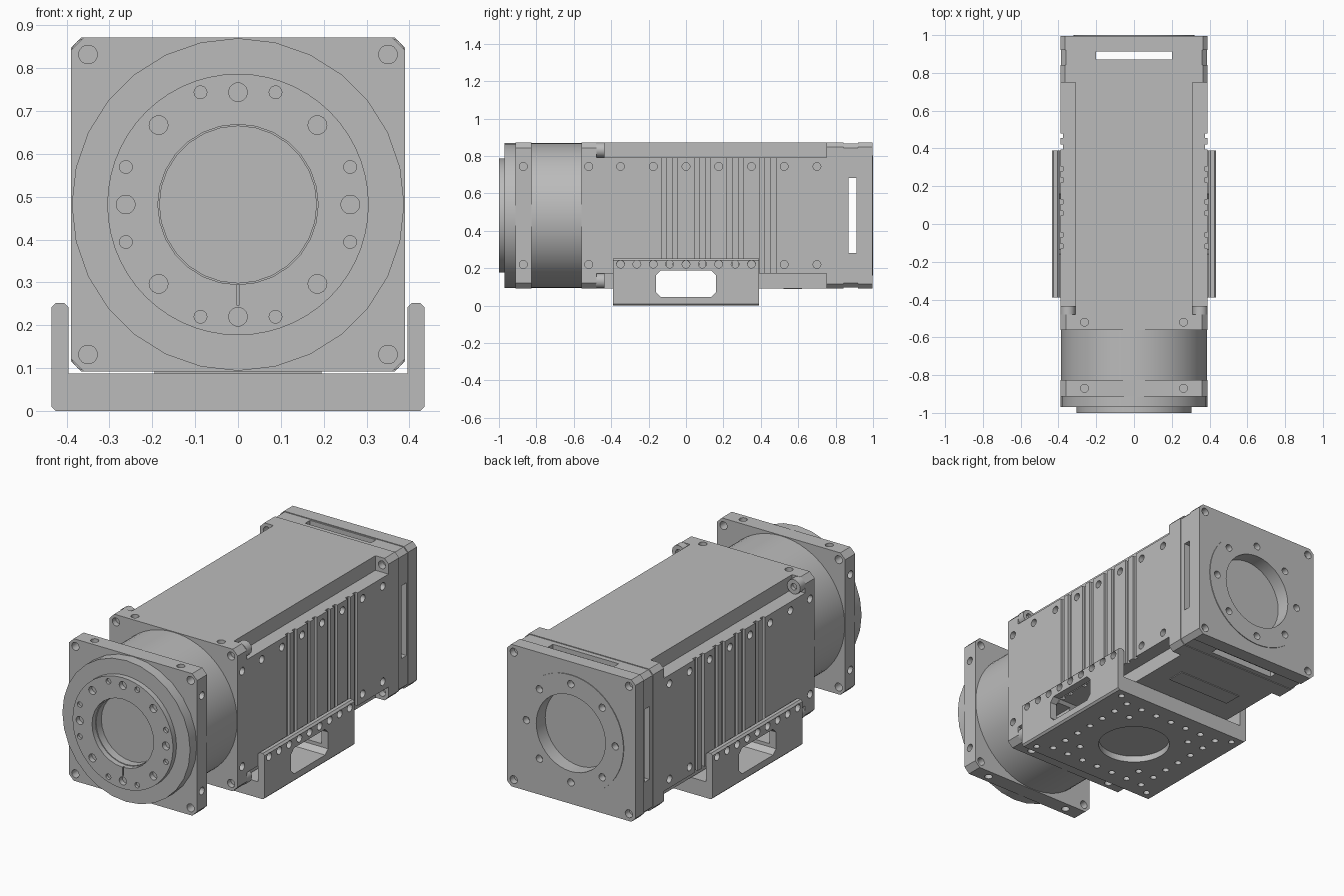
import bpy, bmesh
from math import cos, sin, pi, radians

cube = bpy.data.objects.get("Cube")
if cube:
    bpy.data.objects.remove(cube, do_unlink=True)

metal = bpy.data.materials.new("machined grey")
metal.use_nodes = True
metal.diffuse_color = (0.5, 0.5, 0.5, 1)
metal.node_tree.nodes["Principled BSDF"].inputs["Base Color"].default_value = (0.5, 0.5, 0.5, 1)

MID = 0.482     # height of the barrel axis
HALF = 0.39     # half width of the square housing
BOLT = 0.262    # bolt offset from the axis
CORNER = 0.35   # corner screw offset
PAIR = (-1, 1)


# ---------- helpers ----------
def circle(r, u=0, v=MID, n=14):
    return [(u + r * cos(2 * pi * i / n), v + r * sin(2 * pi * i / n)) for i in range(n)]


def rect(u0, u1, v0, v1, c=0):
    """Rectangle with optional chamfered corners."""
    if not c:
        return [(u0, v0), (u1, v0), (u1, v1), (u0, v1)]
    return [(u0 + c, v0), (u1 - c, v0), (u1, v0 + c), (u1, v1 - c),
            (u1 - c, v1), (u0 + c, v1), (u0, v1 - c), (u0, v0 + c)]


def square(h, c):
    return rect(-h, h, MID - h, MID + h, c)


def place(axis, u, v, a):
    return {"X": (a, u, v), "Y": (u, a, v), "Z": (u, v, a)}[axis]


def build(name, prisms):
    """Each prism is (axis, outline, start, end)."""
    bm = bmesh.new()
    for axis, pts, a0, a1 in prisms:
        low = [bm.verts.new(place(axis, u, v, a0)) for u, v in pts]
        high = [bm.verts.new(place(axis, u, v, a1)) for u, v in pts]
        bm.faces.new(low)
        bm.faces.new(high[::-1])
        for i in range(len(pts)):
            j = (i + 1) % len(pts)
            bm.faces.new((low[j], low[i], high[i], high[j]))
    bmesh.ops.recalc_face_normals(bm, faces=bm.faces)
    me = bpy.data.meshes.new(name)
    bm.to_mesh(me)
    bm.free()
    me.materials.append(metal)
    ob = bpy.data.objects.new(name, me)
    bpy.context.collection.objects.link(ob)
    return ob


def cut(ob, prisms):
    cutter = build("cutter", prisms)
    mod = ob.modifiers.new("cut", "BOOLEAN")
    mod.operation, mod.solver, mod.object = "DIFFERENCE", "EXACT", cutter
    deps = bpy.context.evaluated_depsgraph_get()
    me = bpy.data.meshes.new_from_object(ob.evaluated_get(deps))
    ob.modifiers.clear()
    ob.data = me
    bpy.data.objects.remove(cutter, do_unlink=True)


def side_holes(ys, r=0.021, d=0.03):
    return [("X", circle(r, y, MID + k * BOLT), s * (HALF - d), s * (HALF + d))
            for y in ys for k in PAIR for s in PAIR]


def top_holes(y, r=0.021, d=0.03):
    return [("Z", circle(r, k * BOLT, y), MID + s * (HALF - d), MID + s * (HALF + d))
            for k in PAIR for s in PAIR]


def corner_holes(y0, y1, r=0.022):
    return [("Y", circle(r, sx * CORNER, MID + sz * CORNER), y0, y1) for sx in PAIR for sz in PAIR]


def bolt_ring(radius, r, y0, y1, angles):
    return [("Y", circle(r, radius * cos(radians(a)), MID + radius * sin(radians(a))), y0, y1)
            for a in angles]


EIGHT = range(0, 360, 45)

# ---------- front end ----------
ring = build("front_ring", [("Y", circle(0.305, n=56), -1.0, -0.965)])
cut(ring, [("Y", circle(0.187, n=28), -1.1, -0.9)])
pins = [a + d for a in range(0, 360, 90) for d in (-18.5, 18.5)]
cut(ring, bolt_ring(BOLT, 0.022, -1.1, -0.972, EIGHT)
    + bolt_ring(0.276, 0.015, -1.1, -0.985, pins)
    + [("Y", rect(-0.003, 0.003, MID - 0.235, MID - 0.18), -1.1, -0.99)])

flange = build("front_flange", [("Y", circle(0.388, n=28), -0.97, -0.91)])
cut(flange, [("Y", circle(0.183, n=28), -1.1, -0.925)])

plate = build("front_plate", [("Y", square(HALF, 0.03), -0.912, -0.825)])
cut(plate, side_holes([-0.87]) + top_holes(-0.87) + corner_holes(-1, -0.8))

build("barrel", [("Y", circle(0.387, n=64), -0.83, -0.55)])

block = build("front_block", [("Y", square(HALF, 0.03), -0.56, -0.478)])
cut(block, side_holes([-0.52]) + top_holes(-0.52) + corner_holes(-0.6, -0.53))

screws = build("corner_screws", corner_holes(-0.48, -0.435, 0.04))
cut(screws, corner_holes(-0.455, -0.4, 0.018))

# ---------- main body: square with stepped corners ----------
n = 0.31
outline = []
for sx, sz in ((1, 1), (-1, 1), (-1, -1), (1, -1)):
    step = [(sx * HALF, MID + sz * n), (sx * n, MID + sz * n), (sx * n, MID + sz * HALF)]
    outline += step if sx * sz > 0 else step[::-1]
body = build("main_body", [("Y", outline, -0.48, 0.755)])

body_rows = [i * 0.175 for i in range(-2, 5)]
grooves = [("X", rect(y + k * 0.03 - 0.0125, y + k * 0.03 + 0.0125, 0.1, 0.9), s * 0.375, s * 0.42)
           for y in (-0.0875, 0.0875, 0.2625, 0.4375) for k in PAIR for s in PAIR]
window = [("X", rect(-0.16, 0.16, 0.045, 0.187, 0.025), -0.6, 0.6)]
cut(body, side_holes(body_rows))
cut(body, grooves)
cut(body, window)

build("underside_panel", [("Z", rect(-0.195, 0.195, 0.52, 0.62), 0.088, 0.1)])

# ---------- rear end ----------
rear_block = build("rear_block", [("Y", square(HALF, 0.025), 0.75, 0.842)])
cut(rear_block, corner_holes(0.7, 0.79))

slotted = build("slotted_plate", [("Y", square(0.386, 0.025), 0.84, 0.922)])
cut(slotted, [("X", rect(0.87, 0.912, MID - 0.2, MID + 0.2), -0.6, 0.6)])
cut(slotted, [("Z", rect(-0.2, 0.2, 0.87, 0.912), 0, 1)])

cover = build("rear_cover", [("Y", square(HALF, 0.025), 0.92, 0.996)])
cover_ring = build("rear_ring", [("Y", circle(0.32, n=56), 0.99, 1.0)])
for part in (cover, cover_ring):
    cut(part, [("Y", circle(0.21, n=40), 0.9, 1.1)] + bolt_ring(0.27, 0.02, 0.96, 1.1, EIGHT))
cut(cover, corner_holes(0.96, 1.1))

# ---------- mounting bracket ----------
W, T, H, F, c = 0.435, 0.395, 0.252, 0.088, 0.01
right_half = [(W - c, 0), (W, c), (W, H - c), (W - c, H), (T + c, H), (T, H - c), (T, F)]
bracket = build("mounting_bracket",
                [("Y", right_half + [(-x, z) for x, z in right_half[::-1]], -0.39, 0.39)])
cut(bracket, window)
cut(bracket, [("X", circle(0.021, i * 0.0875, 0.222), s * 0.37, s * 0.46)
              for i in range(-4, 5) for s in PAIR])
grid = [(i * 0.1, s * 0.3) for i in range(-3, 4) for s in PAIR]
grid += [(s * 0.3, i * 0.1) for i in range(-2, 3) for s in PAIR]
grid += [(sx * 0.375, sy * 0.345) for sx in PAIR for sy in PAIR]
grid += [(sx * 0.2, sy * 0.2) for sx in PAIR for sy in PAIR]
cut(bracket, [("Z", circle(0.017, x, y), -0.1, 0.03) for x, y in grid]
    + [("Z", circle(0.185, 0, 0, 40), -0.1, 0.035)])

# ---------- shading ----------
bpy.ops.object.select_all(action="DESELECT")
for ob in bpy.context.collection.objects:
    if ob.type == "MESH":
        ob.select_set(True)
        bpy.context.view_layer.objects.active = ob
bpy.ops.object.shade_smooth_by_angle(angle=radians(30))
